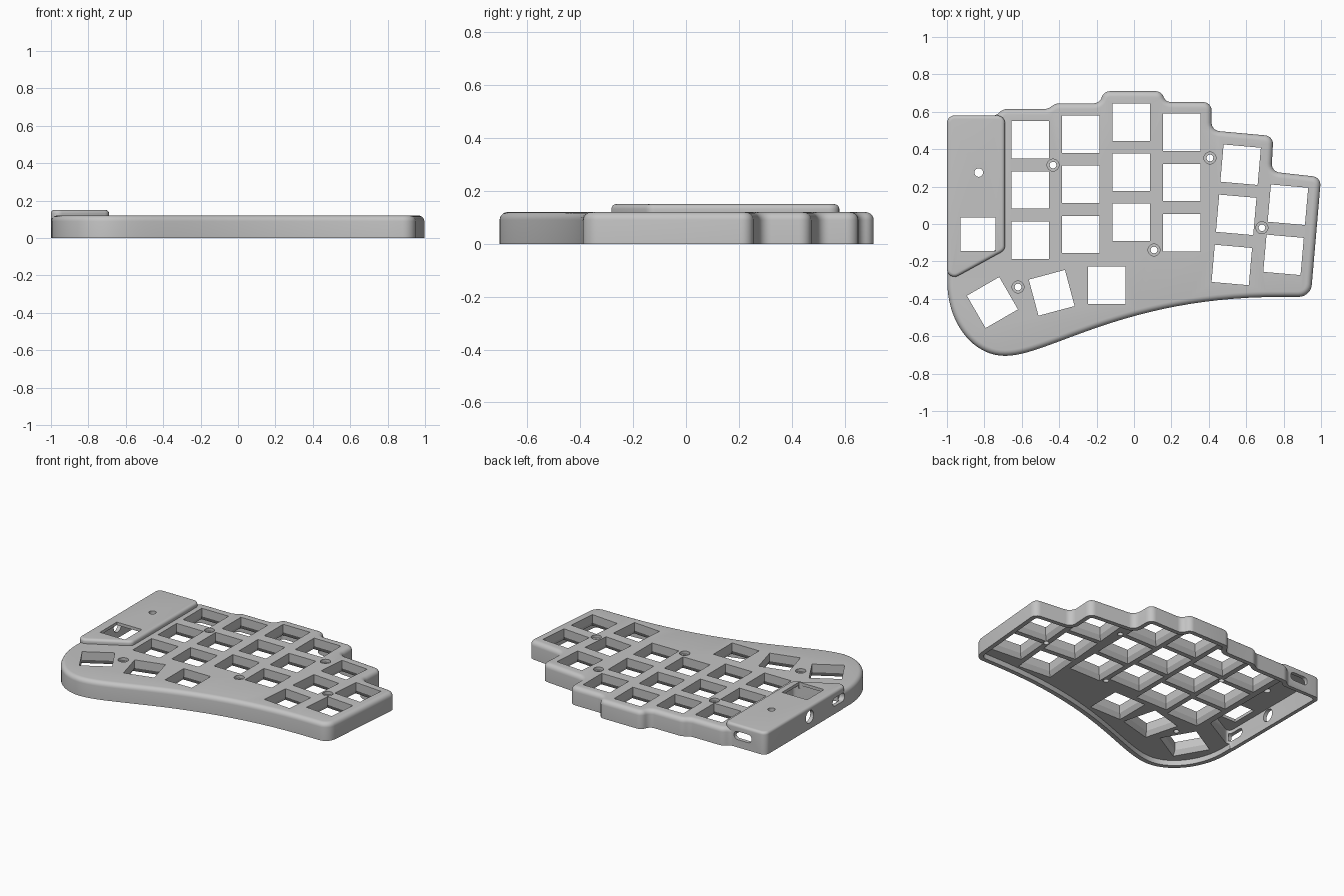
import bpy, bmesh, math
from mathutils import Vector, Matrix
from mathutils.geometry import interpolate_bezier

if "Cube" in bpy.data.objects:
    bpy.data.objects.remove(bpy.data.objects["Cube"], do_unlink=True)

grey = bpy.data.materials.new("matte grey")
grey.use_nodes = True
grey.diffuse_color = (0.55, 0.55, 0.55, 1)
grey.node_tree.nodes["Principled BSDF"].inputs["Base Color"].default_value = grey.diffuse_color


def make_object(name, bm):
    bmesh.ops.recalc_face_normals(bm, faces=bm.faces)
    mesh = bpy.data.meshes.new(name)
    bm.to_mesh(mesh)
    bm.free()
    mesh.materials.append(grey)
    obj = bpy.data.objects.new(name, mesh)
    bpy.context.collection.objects.link(obj)
    return obj


def bezier(*pts, count=20):
    return [p.xy for p in interpolate_bezier(*[Vector((x, y, 0)) for x, y in pts], count)]


def rounded(corners):
    """Round each (x, y, radius) corner of a closed outline."""
    out = []
    for i, (x, y, r) in enumerate(corners):
        p = Vector((x, y))
        if r == 0:
            out.append(p)
            continue
        a = Vector(corners[i - 1][:2]) - p
        b = Vector(corners[(i + 1) % len(corners)][:2]) - p
        turn = math.pi - a.angle(b)
        d = min(r * math.tan(turn / 2), 0.45 * a.length, 0.45 * b.length)
        h = 4 / 3 * math.tan(turn / 4) * d / math.tan(turn / 2)
        a.normalize()
        b.normalize()
        out += bezier(p + a * d, p + a * (d - h), p + b * (d - h), p + b * d, count=7)
    return out


def inset(outline, amount):
    """Move a counter-clockwise outline inwards."""
    out = []
    for i, p in enumerate(outline):
        a = (p - outline[i - 1]).normalized()
        b = (outline[(i + 1) % len(outline)] - p).normalized()
        na, nb = Vector((-a.y, a.x)), Vector((-b.y, b.x))
        out.append(p + (na + nb) * amount / (1 + na.dot(nb)))
    return out


def loft(bm, outline, levels, matrix=Matrix()):
    """Closed solid through (inset, height) levels of one outline."""
    rings = [[bm.verts.new(matrix @ Vector((p.x, p.y, z))) for p in inset(outline, o)]
             for o, z in levels]
    for low, high in zip(rings, rings[1:]):
        for i in range(len(low)):
            bm.faces.new((low[i - 1], low[i], high[i], high[i - 1]))
    bm.faces.new(rings[0][::-1])
    bm.faces.new(rings[-1])


def solid(name, outline, levels):
    bm = bmesh.new()
    loft(bm, outline, levels)
    return make_object(name, bm)


def soft_top(height, r, steps=5):
    arc = [math.pi / 2 * i / steps for i in range(steps + 1)]
    return [(0, 0)] + [(r - r * math.cos(t), height - r + r * math.sin(t)) for t in arc]


def rectangle(w, h, r=0):
    return rounded([(-w / 2, -h / 2, r), (w / 2, -h / 2, r), (w / 2, h / 2, r), (-w / 2, h / 2, r)])


def circle(r, n=24):
    return [Vector((r * math.cos(math.tau * i / n), r * math.sin(math.tau * i / n)))
            for i in range(n)]


def boolean(target, tool, operation):
    mod = target.modifiers.new(tool.name, "BOOLEAN")
    mod.object, mod.operation, mod.solver = tool, operation, "EXACT"
    tool.hide_render = True
    bpy.context.view_layer.objects.active = target
    bpy.ops.object.modifier_apply(modifier=mod.name)
    bpy.data.objects.remove(tool, do_unlink=True)


# Case outline: palm curve, right side, then the stepped back edge
palm = bezier((-.998, -.31), (-.998, -.53), (-.86, -.705), (-.69, -.705))
palm += bezier((-.69, -.705), (-.45, -.705), (-.05, -.385), (.8, -.39), count=28)[1:]
case_outline = rounded(
    [(-.998, .578, .045)] + [(p.x, p.y, 0) for p in palm] +
    [(.945, -.39, .08), (1, .25, .045), (.735, .28, .045), (.745, .47, .045),
     (.415, .5, .045), (.415, .652, .045), (.17, .652, .045), (.145, .71, .045),
     (-.16, .71, .045), (-.185, .645, .045), (-.42, .645, .06), (-.46, .615, .06),
     (-.70, .615, .06), (-.74, .578, .06)])
case = solid("keyboard_case", case_outline, soft_top(.12, .03))

# Raised controller housing
housing = [(-1, .58), (-1, -.31), (-.69, -.14), (-.69, .58)]
boolean(case, solid("controller_housing", rounded([(x, y, .04) for x, y in housing]),
                    soft_top(.15, .018)), "UNION")

# Hollow underside, deeper below the controller
boolean(case, solid("base_recess", case_outline, [(.03, -.05), (.03, .035)]), "DIFFERENCE")
boolean(case, solid("controller_recess", rounded([(x, y, .05) for x, y in housing]),
                    [(.025, -.06), (.025, .13)]), "DIFFERENCE")

# Key openings, flared below: first key, row count, row step, angle
columns = [(-.555, .45, 3, 0, 0), (-.285, .48, 3, 0, 0), (-.015, .545, 3, 0, 0),
           (.255, .49, 3, 0, 0), (.57, .317, 3, -.0235, -5), (.823, .103, 2, -.0235, -5),
           (-.145, -.328, 1, 0, 0), (-.44, -.368, 1, 0, 15), (-.757, -.42, 1, 0, 30)]
bm = bmesh.new()
for x, y, rows, shift, angle in columns:
    for row in range(rows):
        place = (Matrix.Translation((x + shift * row, y - .268 * row, 0))
                 @ Matrix.Rotation(math.radians(angle), 4, "Z"))
        loft(bm, rectangle(.2, .2), [(-.018, .02), (-.018, .035), (0, .065), (0, .2)], place)
boolean(case, make_object("key_openings", bm), "DIFFERENCE")

# Counterbored screw holes
bm = bmesh.new()
for x, y in [(-.433, .315), (.406, .353), (.684, -.02), (.107, -.139), (-.62, -.337)]:
    loft(bm, circle(.032), [(.014, 0), (.014, .1), (0, .1), (0, .2)],
         Matrix.Translation((x, y, 0)))
boolean(case, make_object("screw_holes", bm), "DIFFERENCE")

# Housing openings: square window, reset hole, cable slot and side ports
to_side = Matrix.Rotation(math.pi / 2, 4, "Z") @ Matrix.Rotation(math.pi / 2, 4, "X")
to_back = Matrix.Rotation(math.pi / 2, 4, "X")
bm = bmesh.new()
for outline, spot, turn in [
        (rectangle(.187, .18), (-.835, -.055, .15), Matrix()),
        (circle(.023), (-.83, .275, .15), Matrix()),
        (rectangle(.13, .055, .025), (-.83, .58, .08), to_back),
        (circle(.042), (-1, .11, .083), to_side),
        (rectangle(.13, .055, .025), (-1, -.2, .08), to_side)]:
    loft(bm, outline, [(0, -.04), (0, .04)], Matrix.Translation(spot) @ turn)
boolean(case, make_object("housing_openings", bm), "DIFFERENCE")

# Smooth rounded edges, crisp cut edges
bpy.ops.object.select_all(action="DESELECT")
case.select_set(True)
bpy.context.view_layer.objects.active = case
bpy.ops.object.shade_smooth_by_angle(angle=math.radians(30))
